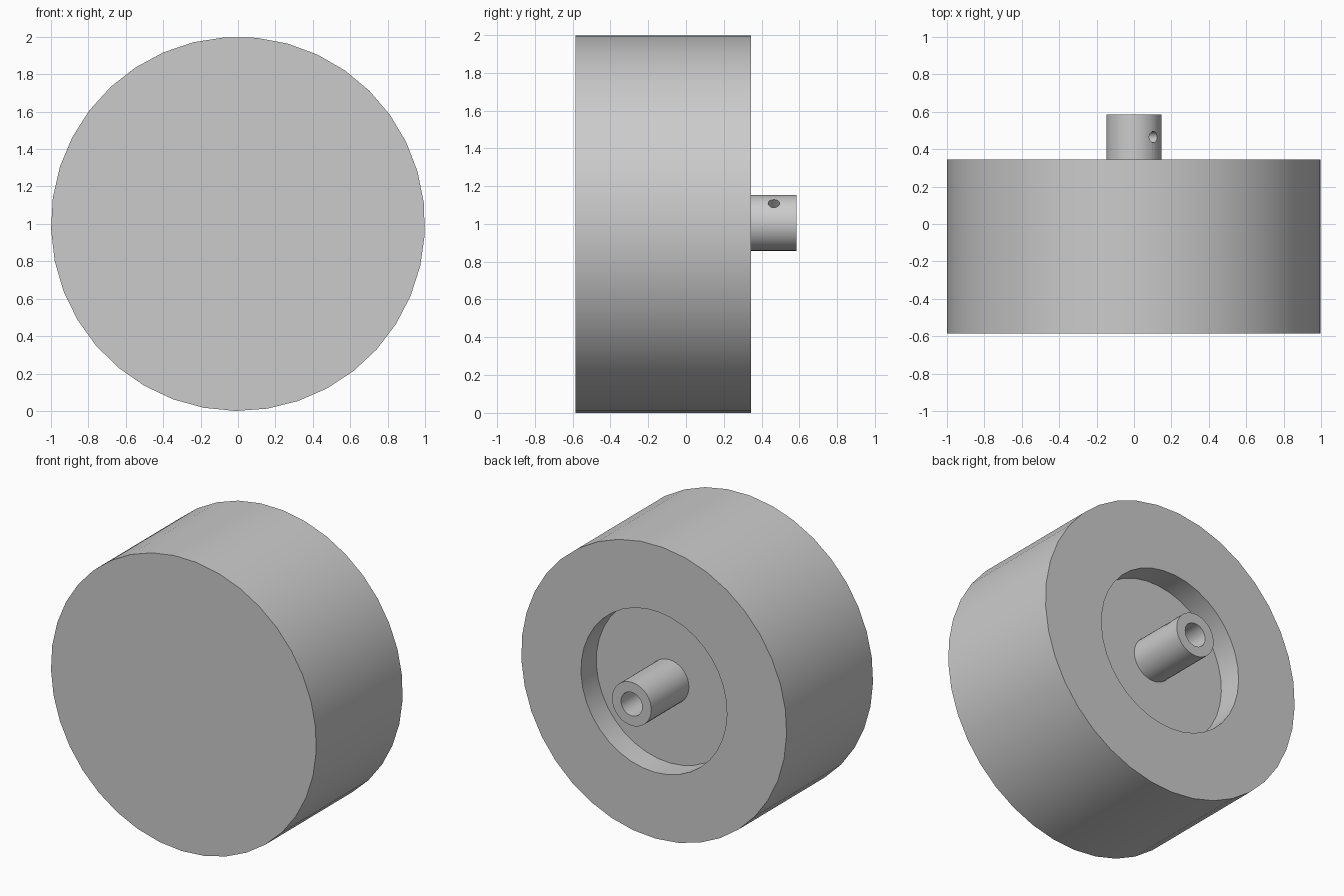
import bpy, math

cube = bpy.data.objects.get("Cube")
if cube:
    bpy.data.objects.remove(cube, do_unlink=True)

# Single plain grey finish
grey = bpy.data.materials.new("plain_grey")
grey.use_nodes = True
colour = (0.6, 0.6, 0.6, 1)
grey.diffuse_color = colour
grey.node_tree.nodes["Principled BSDF"].inputs["Base Color"].default_value = colour


def lathe(name, profile, sides, phase):
    """Revolve (radius, y) points about the y axis through z = 1."""
    verts, rings = [], []
    for r, y in profile:
        count = sides if r > 0 else 1
        rings.append([len(verts) + i for i in range(count)])
        for i in range(count):
            a = phase + math.tau * i / sides
            verts.append((r * math.cos(a), y, r * math.sin(a)))
    faces = []
    for a, b in zip(rings, rings[1:]):
        if len(a) == 1:
            faces.append(b)
        elif len(b) == 1:
            faces.append(a[::-1])
        else:
            for i in range(sides):
                j = (i + 1) % sides
                faces.append((a[i], b[i], b[j], a[j])[::-1])
    # Centre points are only markers for capped ends
    used = sorted({v for f in faces for v in f})
    index = {v: i for i, v in enumerate(used)}
    mesh = bpy.data.meshes.new(name)
    mesh.from_pydata([verts[v] for v in used], [],
                     [[index[v] for v in f] for f in faces])
    mesh.materials.append(grey)
    obj = bpy.data.objects.new(name, mesh)
    obj.location.z = 1
    bpy.context.collection.objects.link(obj)
    return obj


def finish(obj):
    bpy.ops.object.select_all(action='DESELECT')
    obj.select_set(True)
    bpy.context.view_layer.objects.active = obj
    bpy.ops.object.mode_set(mode='EDIT')
    bpy.ops.mesh.select_all(action='SELECT')
    bpy.ops.mesh.normals_make_consistent(inside=False)
    bpy.ops.object.mode_set(mode='OBJECT')


front, back, floor, tip = -0.585, 0.345, 0.18, 0.585

# Drum with a round recess in its back
drum = lathe("drum", [(0, front), (1, front), (1, back), (0.55, back),
                      (0.55, floor), (0, floor)], 37, math.radians(-90.8))

# Hollow shaft rising from the recess
shaft = lathe("shaft", [(0, floor - 0.02), (0.148, floor - 0.02), (0.148, tip),
                        (0.08, tip), (0.08, floor), (0, floor)], 36, 0)
shaft.location.z = 1.005

# Set screw hole drilled diagonally into the bore
tilt = math.radians(45)
bpy.ops.mesh.primitive_cylinder_add(vertices=20, radius=0.03, depth=0.2,
                                    location=(0.115, 0.465, 1.12),
                                    rotation=(0, tilt, 0))
drill = bpy.context.object
drill.name = "screw_hole_cutter"
drill.data.materials.append(grey)

for obj in (drum, shaft):
    finish(obj)

cut = shaft.modifiers.new("screw_hole", 'BOOLEAN')
cut.operation = 'DIFFERENCE'
cut.solver = 'EXACT'
cut.object = drill
bpy.context.view_layer.objects.active = shaft
bpy.ops.object.modifier_apply(modifier=cut.name)
bpy.data.objects.remove(drill, do_unlink=True)

# Smooth walls, crisp rims
for obj in (drum, shaft):
    bpy.ops.object.select_all(action='DESELECT')
    obj.select_set(True)
    bpy.context.view_layer.objects.active = obj
    bpy.ops.object.shade_smooth_by_angle(angle=math.radians(30))
